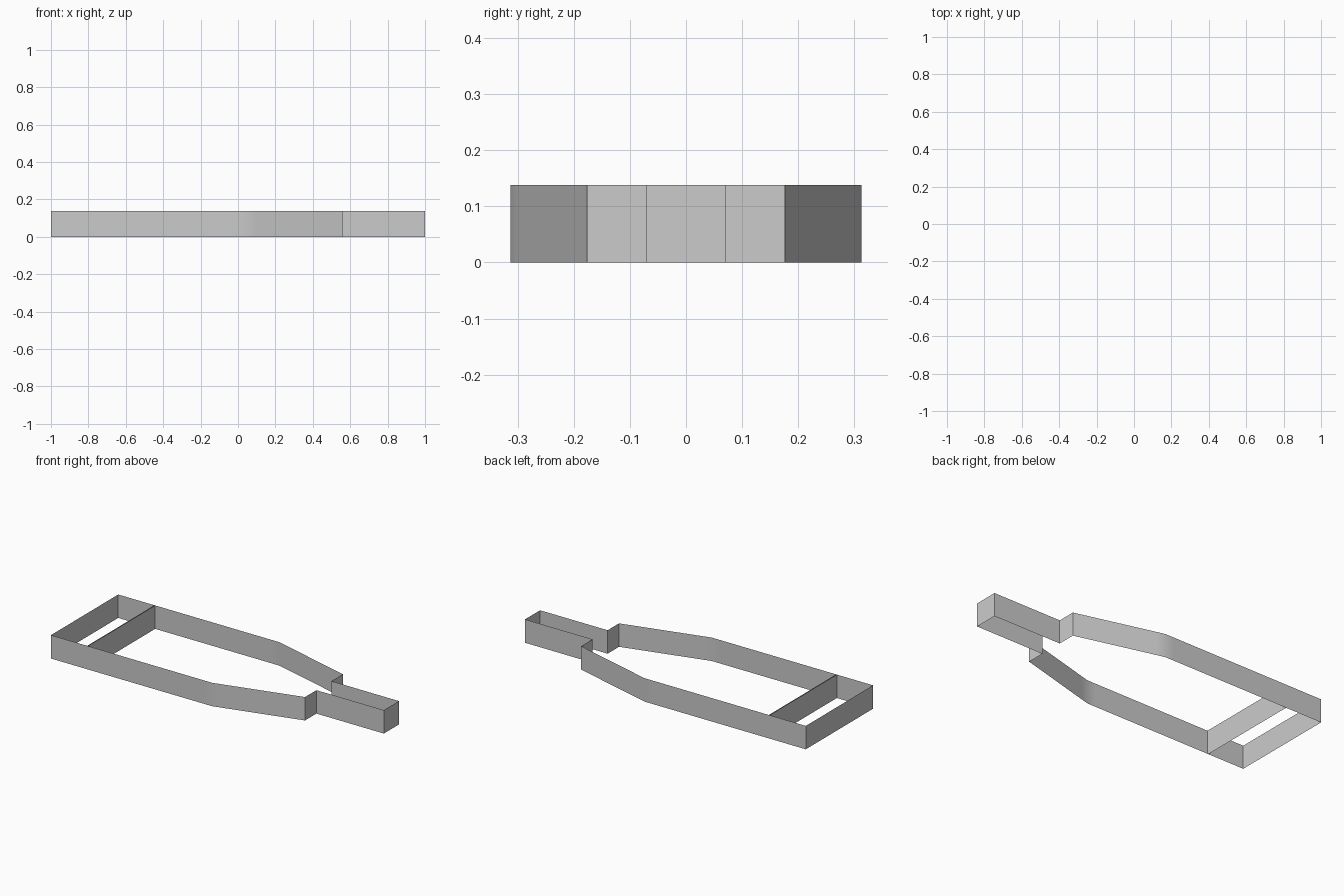
import bpy
import bmesh

HEIGHT = 0.138

cube = bpy.data.objects.get("Cube")
if cube:
    bpy.data.objects.remove(cube, do_unlink=True)

grey = bpy.data.materials.new("plain grey")
grey.use_nodes = True
grey.diffuse_color = (0.6, 0.6, 0.6, 1)
grey.node_tree.nodes["Principled BSDF"].inputs["Base Color"].default_value = grey.diffuse_color


def wall(name, path, closed=False):
    """Extrude a plan path upward into a thin open sheet."""
    bm = bmesh.new()
    base = [bm.verts.new((x, y, 0)) for x, y in path]
    top = [bm.verts.new((x, y, HEIGHT)) for x, y in path]
    count = len(path)
    for i in range(count if closed else count - 1):
        j = (i + 1) % count
        bm.faces.new((base[i], base[j], top[j], top[i]))
    mesh = bpy.data.meshes.new(name)
    bm.to_mesh(mesh)
    bm.free()
    mesh.materials.append(grey)
    obj = bpy.data.objects.new(name, mesh)
    bpy.context.collection.objects.link(obj)
    bpy.ops.object.select_all(action="DESELECT")
    obj.select_set(True)
    bpy.context.view_layer.objects.active = obj
    bpy.ops.object.shade_smooth_by_angle()
    return obj


# Outer wall: front half of the plan, mirrored to the back
half = [(-1, -0.313), (0, -0.313), (0.05, -0.313), (0.1, -0.3),
        (0.56, -0.176), (0.56, -0.07), (1, -0.07)]
wall("outer_wall", half + [(x, -y) for x, y in reversed(half)], closed=True)

# Cross wall: a close pair of sheets near the wide end
wall("cross_wall_inner", [(-0.759, -0.313), (-0.759, 0.313)])
wall("cross_wall_outer", [(-0.764, 0.313), (-0.764, -0.313)])
